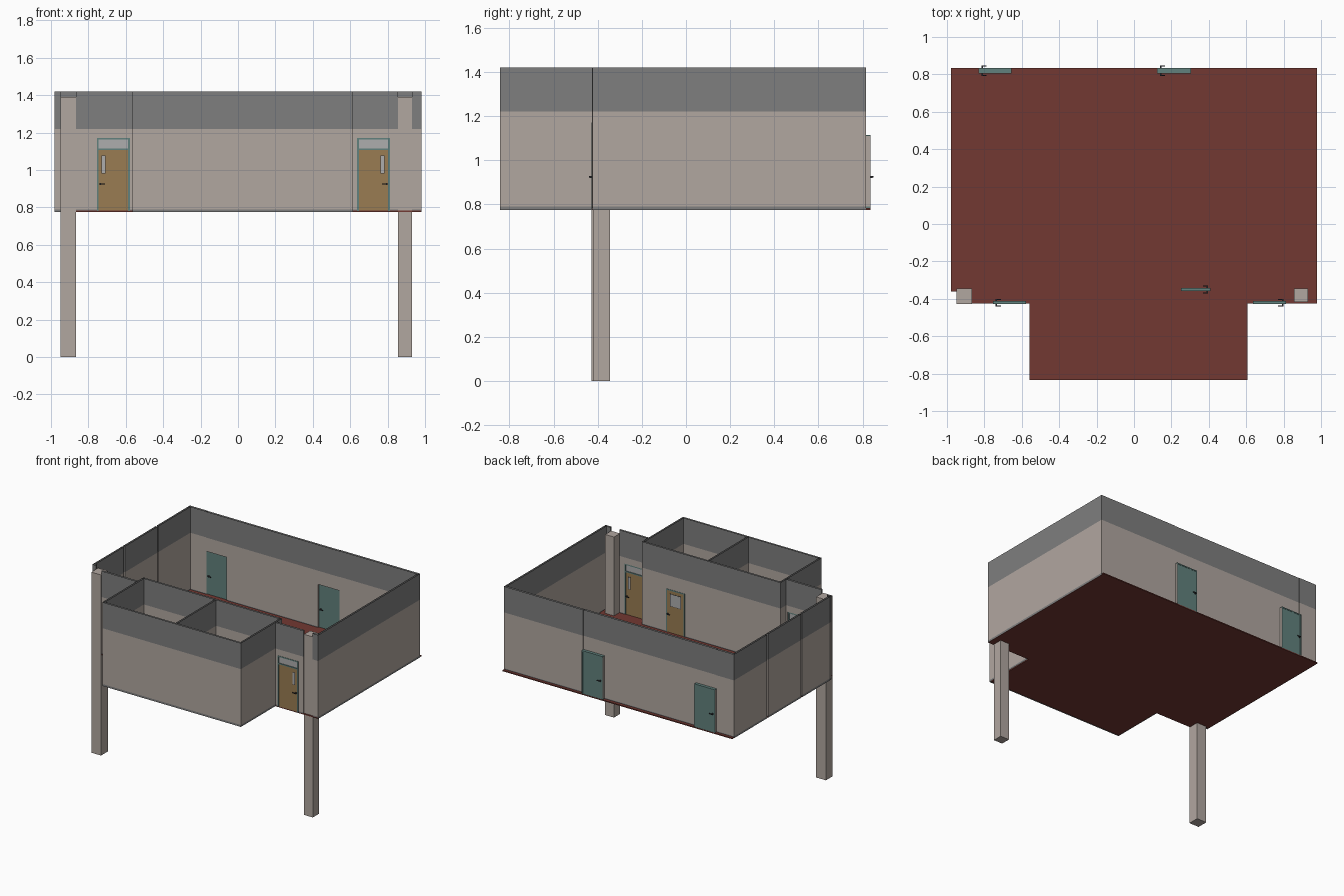
import bpy, bmesh

if "Cube" in bpy.data.objects:
    bpy.data.objects.remove(bpy.data.objects["Cube"])


def mat(name, r, g, b):
    m = bpy.data.materials.new(name)
    m.diffuse_color = (r, g, b, 1)
    m.use_nodes = True
    m.node_tree.nodes["Principled BSDF"].inputs["Base Color"].default_value = m.diffuse_color
    return m


BEIGE = mat("beige plaster", .44, .385, .35)
GREY = mat("grey upper wall", .21, .21, .21)
RED = mat("dark red floor", .17, .04, .032)
WOOD = mat("wood", .32, .2, .085)
TEAL = mat("teal", .12, .22, .205)
GLASS = mat("pale glass", .42, .42, .42)
DARK = mat("dark metal", .03, .03, .035)

Z0, SKIRT, BAND, TOP = .775, .79, 1.22, 1.42


def finish(name, bm, mats):
    bmesh.ops.remove_doubles(bm, verts=bm.verts, dist=1e-5)
    me = bpy.data.meshes.new(name)
    bm.to_mesh(me)
    bm.free()
    for m in mats:
        me.materials.append(m)
    ob = bpy.data.objects.new(name, me)
    bpy.context.collection.objects.link(ob)
    return ob


def box(name, x0, x1, y0, y1, z0, z1, m):
    bm = bmesh.new()
    bmesh.ops.create_cube(bm, size=1)
    for v in bm.verts:
        v.co = (x1 if v.co.x > 0 else x0, y1 if v.co.y > 0 else y0,
                z1 if v.co.z > 0 else z0)
    return finish(name, bm, [m])


def wall(name, axis, a0, a1, t0, t1, doors=()):
    """Open-topped double-skin wall along an axis; doors = (start, end, top)."""
    us = sorted({a0, a1, *[u for d in doors for u in d[:2]]})
    zs = sorted({Z0, SKIRT, BAND, TOP, *[d[2] for d in doors]})
    bm = bmesh.new()

    def P(u, t, z):
        return bm.verts.new((u, t, z) if axis == 'x' else (t, u, z))

    def solid(u, z):
        return a0 < u < a1 and not any(d[0] < u < d[1] and z < d[2] for d in doors)

    def quad(pts, z):
        f = bm.faces.new([P(*p) for p in pts])
        f.material_index = 0 if SKIRT < z < BAND else 1

    for z0, z1 in zip(zs, zs[1:]):
        zm = (z0 + z1) / 2
        for u0, u1 in zip(us, us[1:]):
            if solid((u0 + u1) / 2, zm):
                quad([(u0, t0, z0), (u1, t0, z0), (u1, t0, z1), (u0, t0, z1)], zm)
                quad([(u1, t1, z0), (u0, t1, z0), (u0, t1, z1), (u1, t1, z1)], zm)
        # end caps and door reveals
        for u in us:
            if solid(u - .001, zm) != solid(u + .001, zm):
                quad([(u, t0, z0), (u, t1, z0), (u, t1, z1), (u, t0, z1)], zm)
    bmesh.ops.recalc_face_normals(bm, faces=bm.faces)
    return finish(name, bm, [BEIGE, GREY])


def door(name, x0, x1, y0, y1, leaf, side, transom=False, window=None, sides=(-1, 1)):
    """Framed door in a wall along x; side = +1 puts the handle at high x."""
    w, ym, leaf_top = .009, (y0 + y1) / 2, 1.107
    top = 1.172 if transom else 1.115
    box(name + "_jamb_left", x0, x0 + w, y0, y1, Z0 + .005, top, TEAL)
    box(name + "_jamb_right", x1 - w, x1, y0, y1, Z0 + .005, top, TEAL)
    box(name + "_head", x0 + w, x1 - w, y0, y1, top - w, top, TEAL)
    ya, yb = y0 + .002, y1 - .002
    box(name + "_leaf", x0 + w, x1 - w, ya, yb, Z0 + .007, leaf_top, leaf)
    if transom:
        box(name + "_rail", x0 + w, x1 - w, y0, y1, leaf_top, leaf_top + w, TEAL)
        box(name + "_transom", x0 + w, x1 - w, ym - .002, ym + .002,
            leaf_top + w, top - w, GLASS)
    hx = x1 - .018 if side > 0 else x0 + .018
    for s in sides:
        yf = yb if s > 0 else ya

        def plate(part, a, b, d, z0, z1, m):
            box(name + part, a, b, *sorted((yf, yf + s * d)), z0, z1, m)
        box(name + "_spindle", hx - .004, hx + .004, *sorted((yf, yf + s * .012)),
            .92, .93, DARK)
        box(name + "_lever", *sorted((hx + side * .004, hx - side * .024)),
            *sorted((yf + s * .01, yf + s * .015)), .922, .928, DARK)
        if window:
            a, b, c, d = window
            plate("_window_frame", a - .003, b + .003, .001, c - .003, d + .003, DARK)
            plate("_window_glass", a, b, .002, c, d, GLASS)


# floor: main room and front bay, notched at the left column
bm = bmesh.new()
outline = [(-.978, .835), (-.978, -.36), (-.95, -.36), (-.95, -.425), (-.56, -.425),
           (-.56, -.835), (.608, -.835), (.608, -.425), (.978, -.425), (.978, .835)]
face = bm.faces.new([bm.verts.new((x, y, Z0)) for x, y in outline])
ext = bmesh.ops.extrude_face_region(bm, geom=[face])
for v in ext["geom"]:
    if isinstance(v, bmesh.types.BMVert):
        v.co.z = Z0 + .008
bmesh.ops.recalc_face_normals(bm, faces=bm.faces)
finish("floor", bm, [RED])

# columns
box("left_column", -.95, -.867, -.428, -.345, 0, 1.39, BEIGE)
box("right_column", .855, .93, -.418, -.345, 0, 1.39, BEIGE)

# back wall with two doors; the middle stretch is set slightly inward
BACK = [(-.83, -.655), (.125, .305)]
wall("back_wall_left", 'x', -.98, -.83, .80, .815)
wall("back_wall_middle", 'x', -.83, .305, .797, .812, [(a, b, 1.115) for a, b in BACK])
wall("back_wall_right", 'x', .305, .98, .80, .815)
for i, (a, b) in enumerate(BACK):
    door(f"back_door_{i + 1}", a, b, .805, .835, TEAL, -1)
    for x in (a - .001, b):
        box(f"back_door_{i + 1}_lining", x, x + .001, .805, .835, SKIRT, 1.11, BEIGE)

# side walls, the left one in three panels with narrow joints
wall("right_wall", 'y', -.41, .80, .966, .98)
for i, (a, b) in enumerate([(-.355, -.012), (.003, .398), (.413, .80)]):
    wall(f"left_wall_{i + 1}", 'y', a, b, -.98, -.966)

# front walls beside the bay
wall("front_wall_left", 'x', -.867, -.565, -.425, -.411, [(-.754, -.578, 1.172)])
wall("front_wall_right", 'x', .615, .855, -.425, -.411, [(.637, .812, 1.172)])
wall("front_wall_corner", 'x', .93, .98, -.424, -.41)
wall("front_wall_left_corner", 'x', -.98, -.95, -.37, -.356)
door("front_door_left", -.754, -.578, -.427, -.413, WOOD, -1, True, (-.727, -.711, .985, 1.075))
door("front_door_right", .637, .812, -.427, -.413, WOOD, 1, True, (.765, .781, .985, 1.075))

# projecting front bay with inner wall and partition
wall("bay_front", 'x', -.565, .615, -.843, -.83)
wall("bay_left", 'y', -.83, -.345, -.565, -.552)
wall("bay_right", 'y', -.83, -.345, .602, .615)
wall("bay_inner_wall", 'x', -.565, .615, -.356, -.343, [(.25, .41, 1.115)])
wall("bay_partition", 'y', -.83, -.356, .05, .063)
door("inner_door", .25, .41, -.358, -.341, WOOD, 1, False, (.285, .372, .99, 1.08))
